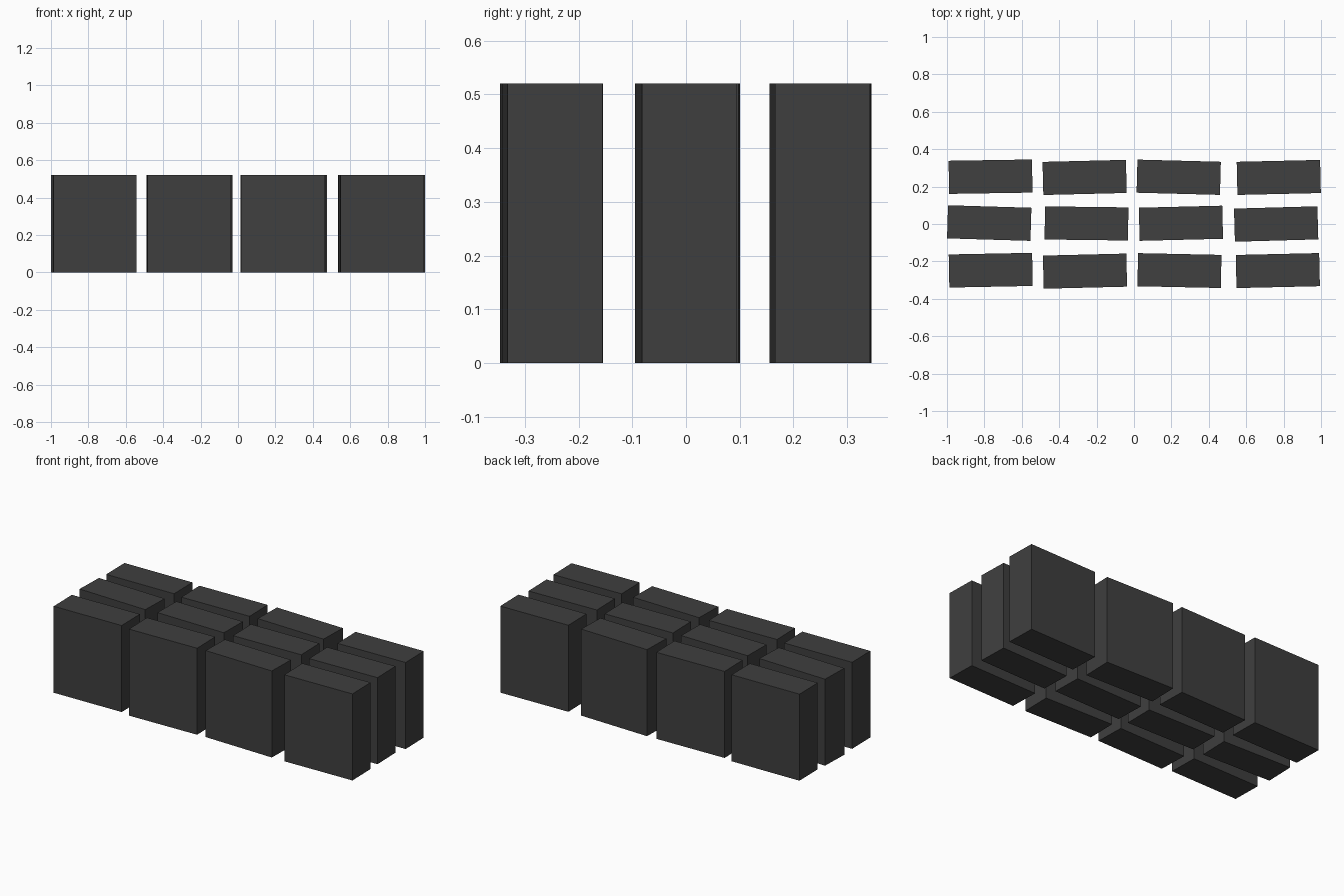
import bpy
from math import radians

cube = bpy.data.objects.get("Cube")
if cube:
    bpy.data.objects.remove(cube, do_unlink=True)

WIDTH, DEPTH, HEIGHT = 0.446, 0.177, 0.52

charcoal = bpy.data.materials.new("charcoal")
charcoal.use_nodes = True
COLOUR = (0.05, 0.05, 0.05, 1)
charcoal.diffuse_color = COLOUR
charcoal.node_tree.nodes["Principled BSDF"].inputs["Base Color"].default_value = COLOUR


def add_block(name, x, y, turn):
    """Upright block standing on the ground, turned slightly about z."""
    bpy.ops.mesh.primitive_cube_add(size=1, location=(x, y, HEIGHT / 2),
                                    rotation=(0, 0, radians(turn)))
    block = bpy.context.object
    block.name = name
    block.scale = (WIDTH, DEPTH, HEIGHT)
    block.data.materials.append(charcoal)


# Three loosely aligned rows of four blocks: x, y, turn in degrees
rows = {
    "front": [(-0.766, -0.247, 1.1), (-0.262, -0.252, 1.4),
              (0.243, -0.249, -1.2), (0.769, -0.249, 1.3)],
    "middle": [(-0.774, 0.005, -1.7), (-0.254, 0.003, -0.7),
               (0.251, 0.004, 1.4), (0.760, 0.0, 1.6)],
    "back": [(-0.767, 0.253, 0.9), (-0.264, 0.249, 1.4),
             (0.239, 0.250, -1.5), (0.774, 0.249, 1.3)],
}
for row, blocks in rows.items():
    for i, (x, y, turn) in enumerate(blocks, 1):
        add_block(f"{row}_block_{i}", x, y, turn)
